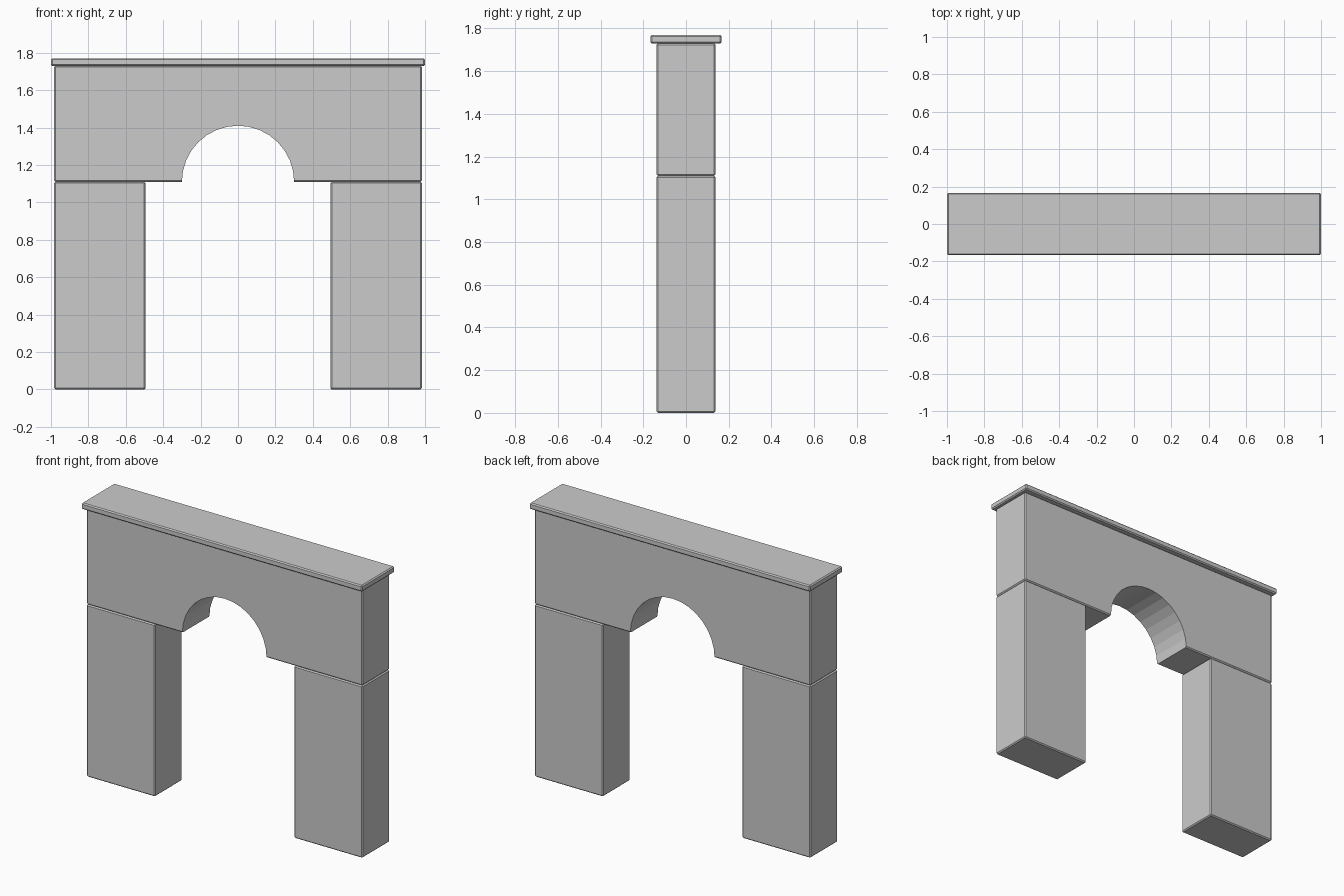
import bpy, math

if "Cube" in bpy.data.objects:
    bpy.data.objects.remove(bpy.data.objects["Cube"])


def block(name, x, y, z, bevel):
    """Bevelled box from (min, max) ranges, origin at its centre."""
    bpy.ops.mesh.primitive_cube_add(
        size=1, location=[sum(r) / 2 for r in (x, y, z)])
    ob = bpy.context.object
    ob.name = name
    ob.scale = [r[1] - r[0] for r in (x, y, z)]
    bpy.ops.object.transform_apply(location=False, rotation=False, scale=True)
    mod = ob.modifiers.new("Edge bevel", 'BEVEL')
    mod.width = bevel
    mod.segments = 1
    return ob


DEPTH = (-0.138, 0.138)
SPRING = 1.11    # height where the arch starts
TOP = 1.73       # underside of the coping

# Two pillars
for side, x in (("left", (-0.983, -0.495)), ("right", (0.495, 0.983))):
    block(side + "_pillar", x, DEPTH, (0, SPRING), 0.007)

# Wall above the pillars, with a half-round opening
wall = block("arch_wall", (-0.983, 0.983), DEPTH, (SPRING, TOP), 0.007)
bpy.ops.mesh.primitive_cylinder_add(
    vertices=32, radius=0.3, depth=1, location=(0, 0, SPRING),
    rotation=(math.pi / 2, 0, 0))
cutter = bpy.context.object
cutter.name = "arch_cutter"
cutter.hide_render = True
cutter.hide_viewport = True
cut = wall.modifiers.new("Arch opening", 'BOOLEAN')
cut.operation = 'DIFFERENCE'
cut.solver = 'EXACT'
cut.object = cutter

# Overhanging coping slab
block("coping", (-1, 1), (-0.167, 0.167), (TOP, 1.77), 0.007)
